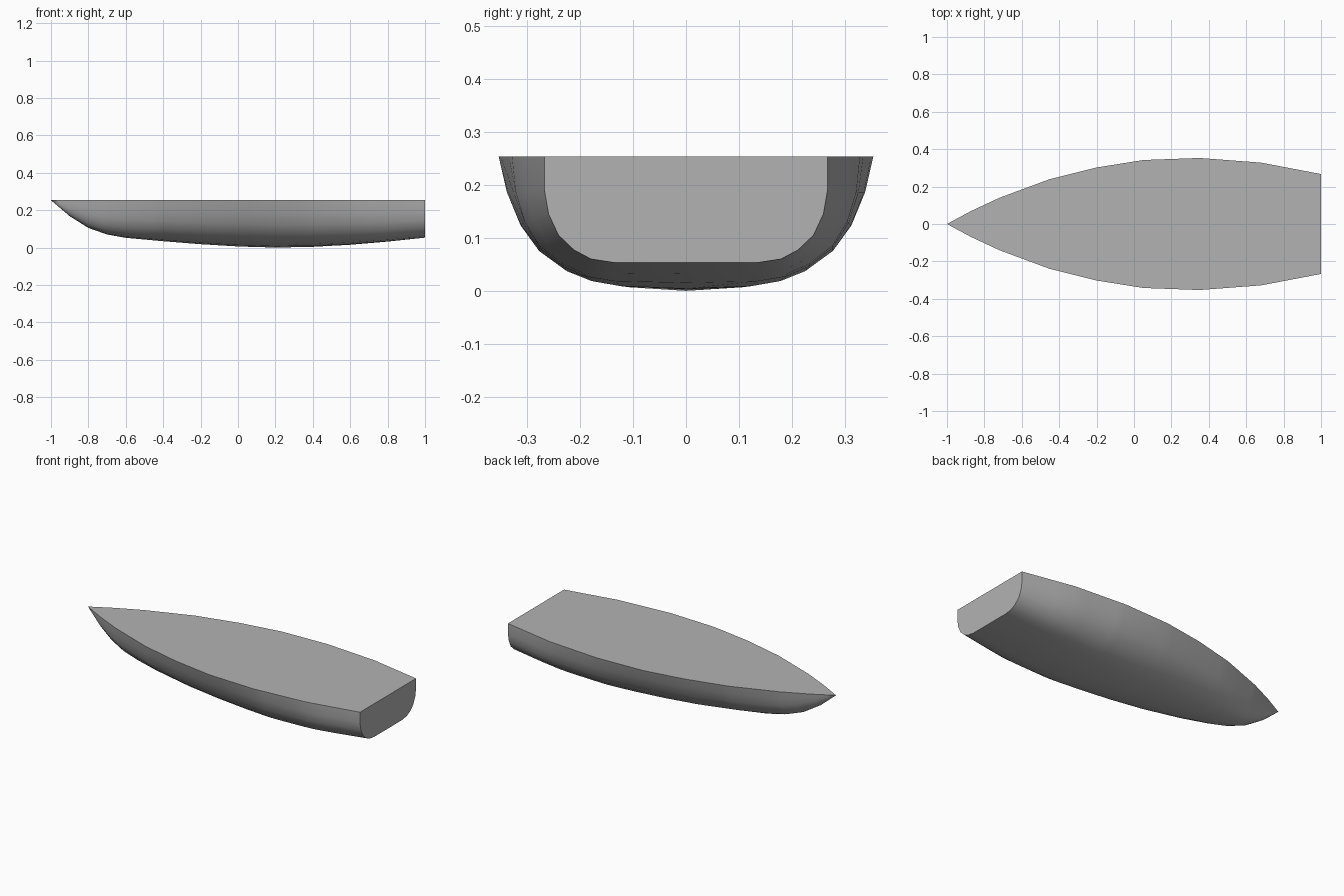
import bpy, bmesh, math

cube = bpy.data.objects.get("Cube")
if cube:
    bpy.data.objects.remove(cube, do_unlink=True)

DECK_Z = 0.253

# Hull lines: (x, half beam at deck) and (x, keel height)
BEAM = [(-1, 0), (-0.87, 0.07), (-0.72, 0.14), (-0.45, 0.24), (-0.2, 0.302),
        (0.05, 0.342), (0.35, 0.353), (0.68, 0.328), (1, 0.267)]
KEEL = [(-1, 0.253), (-0.9, 0.168), (-0.8, 0.105), (-0.7, 0.07), (-0.6, 0.052),
        (-0.4, 0.034), (-0.2, 0.018), (0, 0.006), (0.2, 0), (0.4, 0.004),
        (0.6, 0.015), (0.8, 0.032), (1, 0.053)]

# Half sections from keel to deck: (share of beam, share of depth)
MID = [(0, 0), (0.28, 0.03), (0.43, 0.07), (0.57, 0.14), (0.74, 0.3),
       (0.85, 0.49), (0.94, 0.75), (1, 1)]
STERN = [(0, 0), (0.5, 0), (0.67, 0.035), (0.79, 0.12), (0.9, 0.26),
         (0.97, 0.46), (1, 0.69), (1, 1)]


def sample(line, x):
    for (x0, a), (x1, b) in zip(line, line[1:]):
        if x <= x1:
            return a + (b - a) * (x - x0) / (x1 - x0)
    return line[-1][1]


def section(x):
    """Full cross-section from one deck edge under the keel to the other."""
    beam, keel = sample(BEAM, x), sample(KEEL, x)
    t = max(0, (x - 0.1) / 0.9)
    half = [((m[0] + (s[0] - m[0]) * t) * beam,
             keel + (m[1] + (s[1] - m[1]) * t) * (DECK_Z - keel))
            for m, s in zip(MID, STERN)]
    return [(x, -y, z) for y, z in reversed(half)] + [(x, y, z) for y, z in half[1:]]


# Loft the shell, then close it with the deck and the transom
bm = bmesh.new()
stations = sorted({x for x, _ in BEAM + KEEL if x > -1} | {-0.96})
rings = [[bm.verts.new(p) for p in section(x)] for x in stations]
stem = bm.verts.new((-1, 0, DECK_Z))
for a, b in zip(rings[0], rings[0][1:]):
    bm.faces.new((stem, a, b))
for r0, r1 in zip(rings, rings[1:]):
    for i in range(len(r0) - 1):
        bm.faces.new((r0[i], r1[i], r1[i + 1], r0[i + 1]))
bm.faces.new([stem] + [r[0] for r in rings] + [r[-1] for r in reversed(rings)])
bm.faces.new(rings[-1])
bmesh.ops.recalc_face_normals(bm, faces=bm.faces)

mesh = bpy.data.meshes.new("hull")
bm.to_mesh(mesh)
bm.free()
hull = bpy.data.objects.new("hull", mesh)
bpy.context.collection.objects.link(hull)

# Plain grey finish
grey = bpy.data.materials.new("hull grey")
grey.use_nodes = True
colour = (0.45, 0.45, 0.45, 1)
grey.diffuse_color = colour
grey.node_tree.nodes["Principled BSDF"].inputs["Base Color"].default_value = colour
mesh.materials.append(grey)

# Smooth shell with crisp deck and transom edges
bpy.ops.object.select_all(action="DESELECT")
hull.select_set(True)
bpy.context.view_layer.objects.active = hull
bpy.ops.object.shade_smooth_by_angle(angle=math.radians(35))
